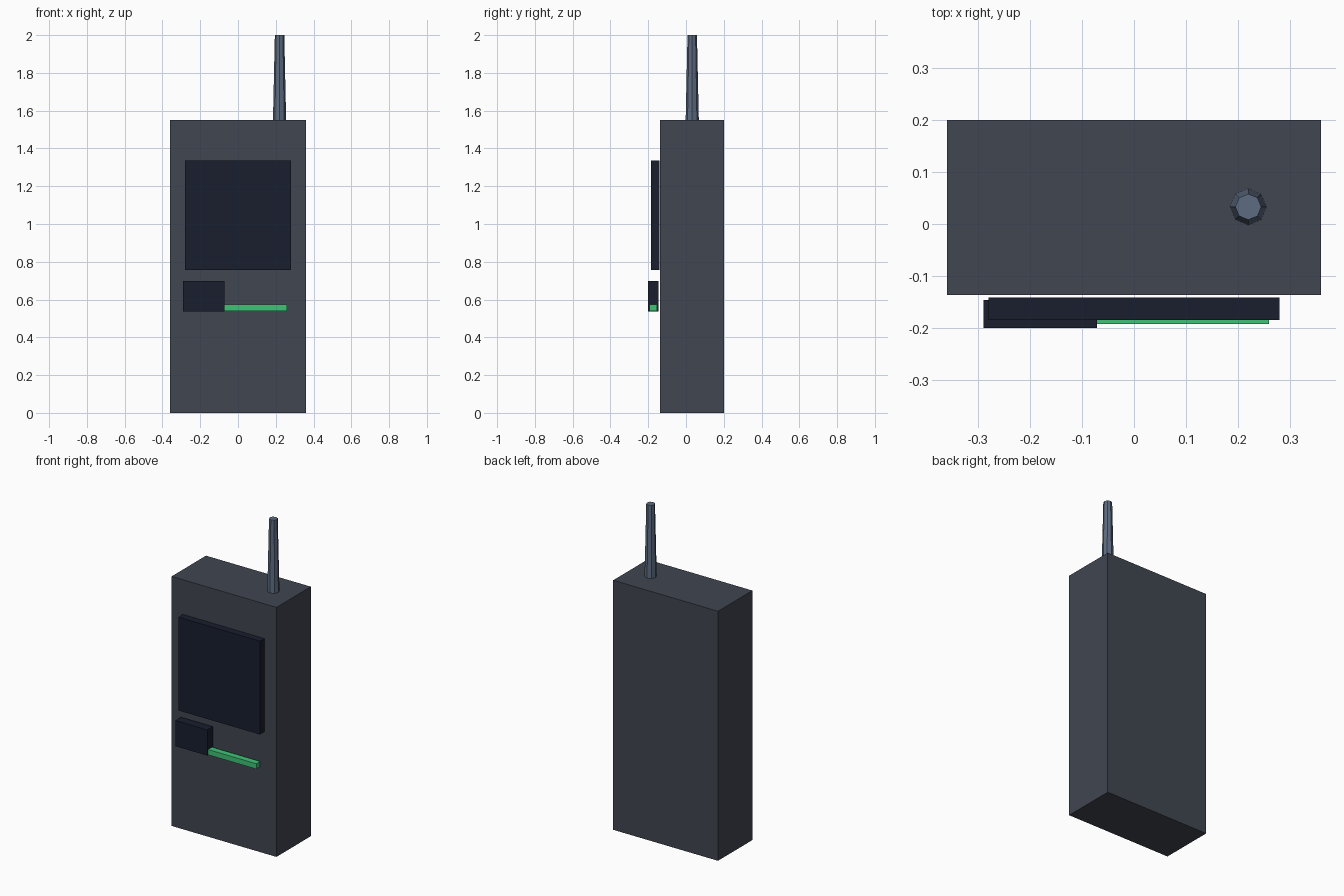
import bpy

if "Cube" in bpy.data.objects:
    bpy.data.objects.remove(bpy.data.objects["Cube"])


def material(name, rgb):
    m = bpy.data.materials.new(name)
    m.diffuse_color = (*rgb, 1)
    m.use_nodes = True
    m.node_tree.nodes["Principled BSDF"].inputs["Base Color"].default_value = m.diffuse_color
    return m


def box(name, x, y, z, mat):
    """Box from (min, max) ranges on each axis."""
    bpy.ops.mesh.primitive_cube_add(size=1)
    o = bpy.context.object
    o.name = name
    o.location = [(a + b) / 2 for a, b in (x, y, z)]
    o.scale = [b - a for a, b in (x, y, z)]
    bpy.ops.object.transform_apply(location=False, rotation=False, scale=True)
    o.data.materials.append(mat)
    return o


casing = material("casing_grey", (0.052, 0.061, 0.082))
dark = material("dark_blue", (0.009, 0.013, 0.027))
green = material("green", (0.05, 0.54, 0.18))
metal = material("antenna_grey", (0.11, 0.15, 0.22))

# Main casing
box("body", (-0.36, 0.36), (-0.137, 0.20), (0, 1.55), casing)

# Front details, floating just off the casing
box("screen", (-0.28, 0.28), (-0.185, -0.141), (0.757, 1.337), dark)
box("button", (-0.29, -0.071), (-0.20, -0.146), (0.538, 0.698), dark)
box("indicator_bar", (-0.26, 0.26), (-0.192, -0.153), (0.54, 0.573), green)

# Tapered octagonal antenna
bottom, top = 1.545, 2.0
bpy.ops.mesh.primitive_cone_add(vertices=8, radius1=0.035, radius2=0.025,
                                depth=top - bottom,
                                location=(0.22, 0.033, (top + bottom) / 2))
antenna = bpy.context.object
antenna.name = "antenna"
antenna.data.materials.append(metal)
